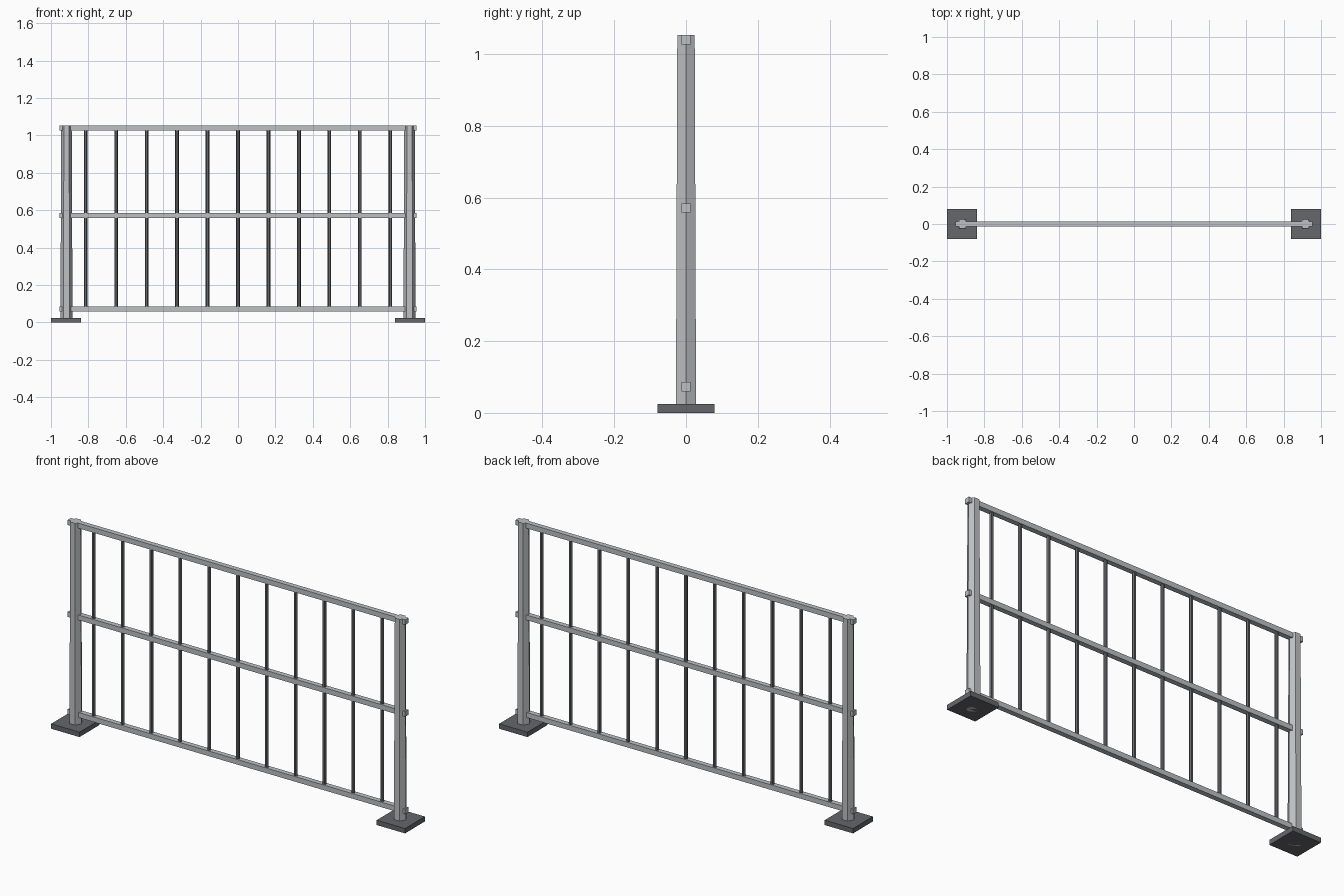
import bpy, bmesh
from math import cos, sin, pi

if "Cube" in bpy.data.objects:
    bpy.data.objects.remove(bpy.data.objects["Cube"])


def material(name, rgb):
    m = bpy.data.materials.new(name)
    m.diffuse_color = (*rgb, 1)
    m.use_nodes = True
    m.node_tree.nodes["Principled BSDF"].inputs["Base Color"].default_value = m.diffuse_color
    return m


light = material("light_metal", (0.52, 0.53, 0.55))
dark = material("dark_metal", (0.13, 0.135, 0.145))


def finish(name, bm, mat):
    bmesh.ops.recalc_face_normals(bm, faces=bm.faces)
    mesh = bpy.data.meshes.new(name)
    bm.to_mesh(mesh)
    bm.free()
    mesh.materials.append(mat)
    obj = bpy.data.objects.new(name, mesh)
    bpy.context.collection.objects.link(obj)


def box(name, center, size, mat):
    bm = bmesh.new()
    bmesh.ops.create_cube(bm, size=1)
    bmesh.ops.scale(bm, vec=size, verts=bm.verts)
    bmesh.ops.translate(bm, vec=center, verts=bm.verts)
    finish(name, bm, mat)


def hex_bar(name, x, z0, z1, r0, r1, mat):
    # upright six-sided bar with corners pointing along x
    bm = bmesh.new()
    rings = [[bm.verts.new((x + r * cos(i * pi / 3), r * sin(i * pi / 3), z))
              for i in range(6)] for r, z in ((r0, z0), (r1, z1))]
    for ring in rings:
        bm.faces.new(ring)
    for i in range(6):
        j = (i + 1) % 6
        bm.faces.new((rings[0][i], rings[0][j], rings[1][j], rings[1][i]))
    finish(name, bm, mat)


# base plates and tapered posts
for side, s in (("left", -1), ("right", 1)):
    box(f"base_plate_{side}", (s * 0.92, 0, 0.0125), (0.16, 0.16, 0.025), dark)
    hex_bar(f"post_{side}", s * 0.917, 0, 1.053, 0.0325, 0.028, light)

# horizontal rails passing through the posts
for name, z in (("bottom", 0.073), ("middle", 0.571), ("top", 1.04)):
    box(f"{name}_rail", (0, 0, z), (1.908, 0.026, 0.026), light)

# vertical balusters
for i in range(-5, 6):
    hex_bar(f"baluster_{i + 6}", i * 0.163, 0.073, 1.04, 0.0095, 0.0095, dark)
